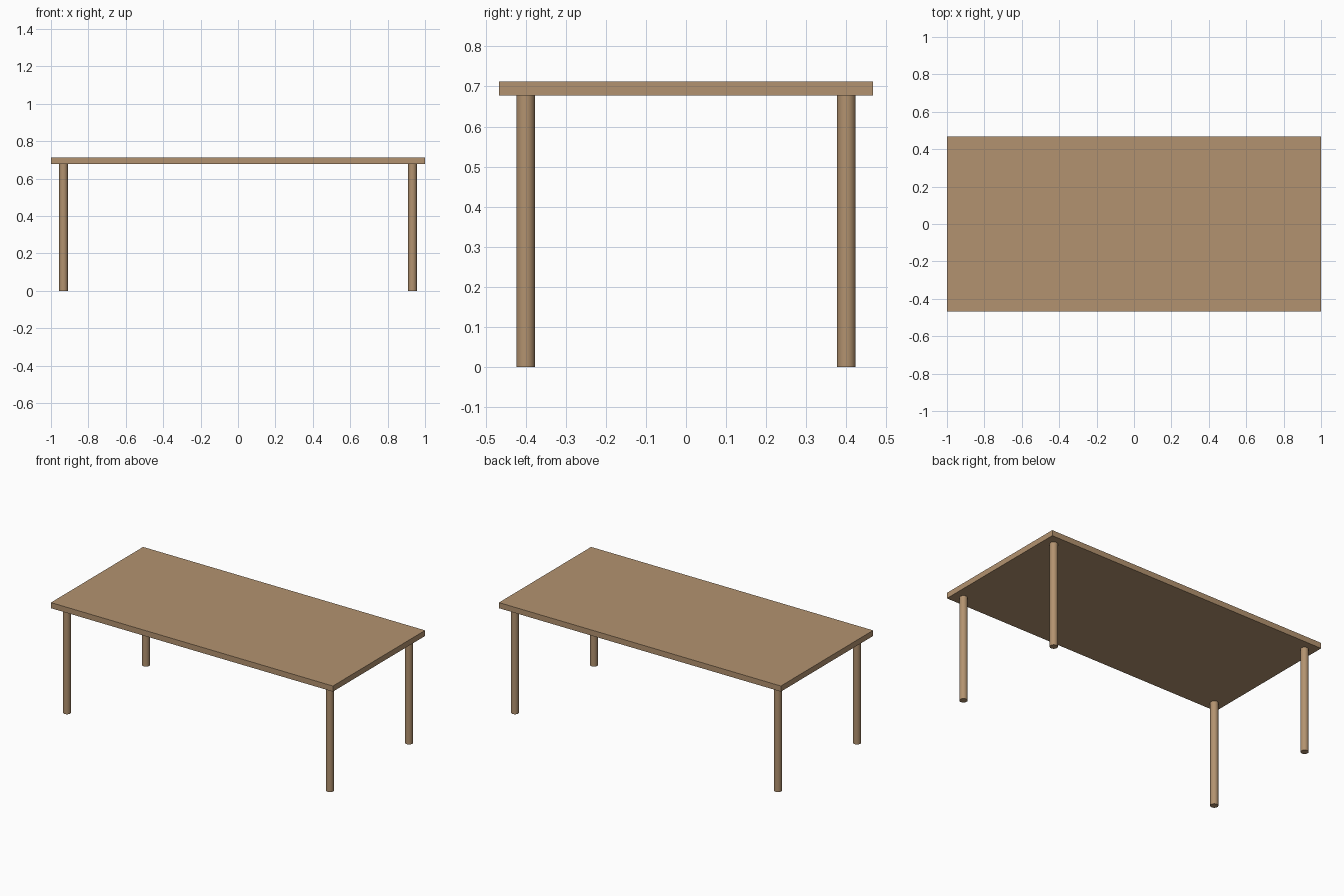
import bpy

if "Cube" in bpy.data.objects:
    bpy.data.objects.remove(bpy.data.objects["Cube"])

TOP_Z, UNDER_Z = 0.713, 0.677
HALF_X, HALF_Y = 1.0, 0.467
LEG_X, LEG_Y, LEG_R = 0.933, 0.40, 0.0233

wood = bpy.data.materials.new("wood")
wood.diffuse_color = (0.45, 0.29, 0.16, 1)
wood.use_nodes = True
wood.node_tree.nodes["Principled BSDF"].inputs["Base Color"].default_value = wood.diffuse_color

# Flat rectangular top
bpy.ops.mesh.primitive_cube_add(size=1, location=(0, 0, (TOP_Z + UNDER_Z) / 2))
top = bpy.context.object
top.name = "table_top"
top.scale = (2 * HALF_X, 2 * HALF_Y, TOP_Z - UNDER_Z)
bpy.ops.object.transform_apply(location=False, rotation=False, scale=True)
top.data.materials.append(wood)

# Four round legs, inset equally from the edges
for side, sx in (("left", -1), ("right", 1)):
    for end, sy in (("front", -1), ("back", 1)):
        bpy.ops.mesh.primitive_cylinder_add(
            vertices=32, radius=LEG_R, depth=UNDER_Z,
            location=(sx * LEG_X, sy * LEG_Y, UNDER_Z / 2))
        leg = bpy.context.object
        leg.name = f"{end}_{side}_leg"
        leg.data.materials.append(wood)
        bpy.ops.object.shade_smooth_by_angle()
